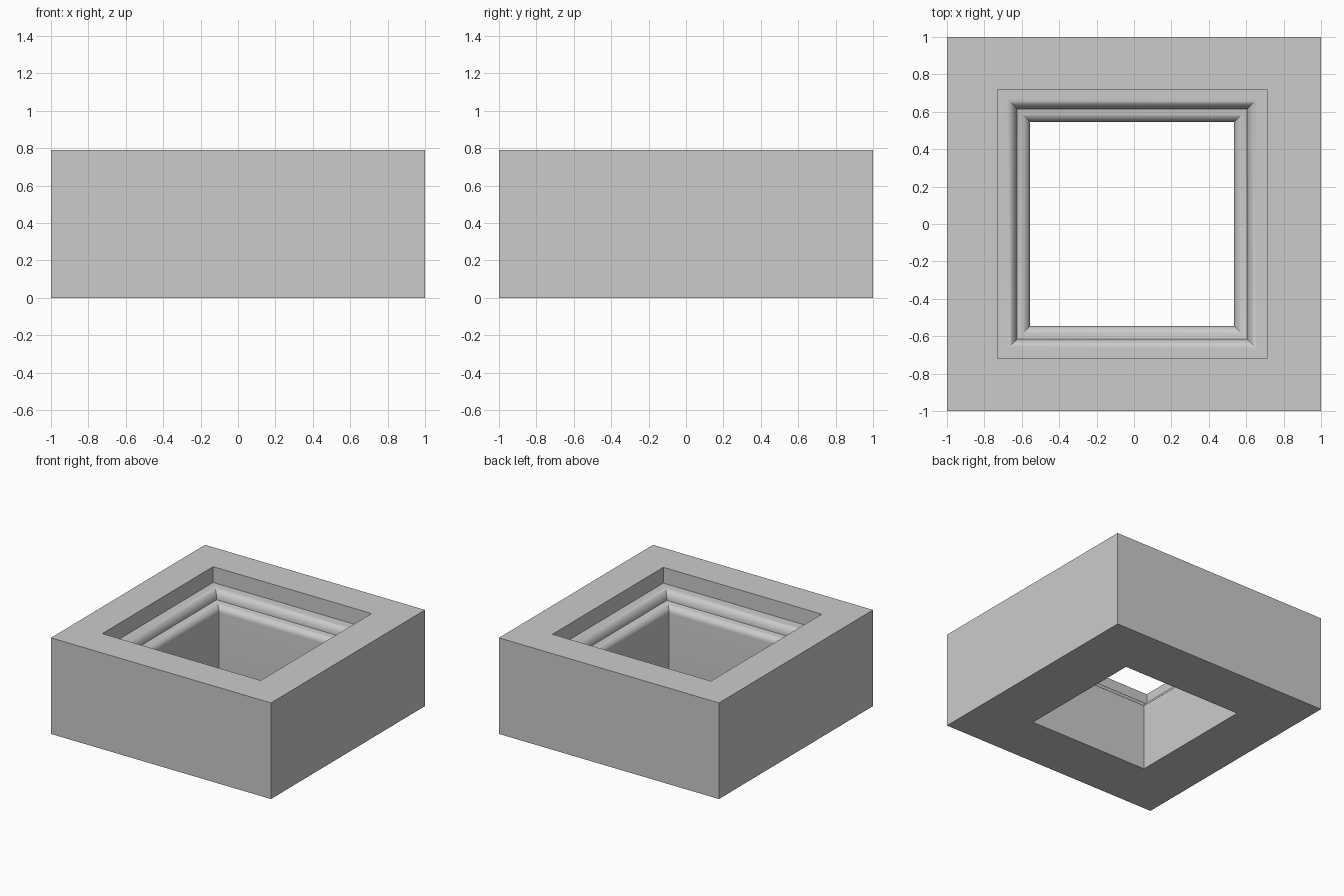
import bpy, bmesh, math

cube = bpy.data.objects.get("Cube")
if cube:
    bpy.data.objects.remove(cube, do_unlink=True)

HEIGHT = 0.79
HOLE_X = -0.01   # the opening sits slightly off centre


def ovolo(r0, z0, r1, z1, steps=10):
    """Convex quarter round, flat at the outer end and upright at the inner end."""
    angles = [math.pi / 2 * i / steps for i in range(steps + 1)]
    return [(r1 + (r0 - r1) * (1 - math.sin(a)), z1 + (z0 - z1) * math.cos(a)) for a in angles]


# Cross-section of the opening, from the top edge down to the base
profile = [(0.72, HEIGHT), (0.72, 0.66)]
profile += ovolo(0.67, 0.66, 0.615, 0.585)
profile += ovolo(0.602, 0.58, 0.545, 0.525)
profile += [(0.545, 0.0)]

# Sweep the section round a square, with the outer walls closing the ring
bm = bmesh.new()


def square(r, z, x=HOLE_X):
    return [bm.verts.new((x + sx * r, sy * r, z)) for sx, sy in ((-1, -1), (1, -1), (1, 1), (-1, 1))]


rings = [square(1, 0, 0), square(1, HEIGHT, 0)] + [square(r, z) for r, z in profile]
for upper, lower in zip(rings, rings[1:] + rings[:1]):
    for i in range(4):
        j = (i + 1) % 4
        bm.faces.new((upper[i], upper[j], lower[j], lower[i]))
bmesh.ops.recalc_face_normals(bm, faces=bm.faces)

mesh = bpy.data.meshes.new("moulded_square_frame")
bm.to_mesh(mesh)
bm.free()
frame = bpy.data.objects.new("moulded_square_frame", mesh)
bpy.context.collection.objects.link(frame)

# Plain grey finish
grey = bpy.data.materials.new("plain_grey")
grey.use_nodes = True
colour = (0.6, 0.6, 0.6, 1)
grey.diffuse_color = colour
grey.node_tree.nodes["Principled BSDF"].inputs["Base Color"].default_value = colour
mesh.materials.append(grey)

# Smooth mouldings with crisp mitres and edges
bpy.ops.object.select_all(action="DESELECT")
frame.select_set(True)
bpy.context.view_layer.objects.active = frame
bpy.ops.object.shade_smooth_by_angle(angle=math.radians(30))
